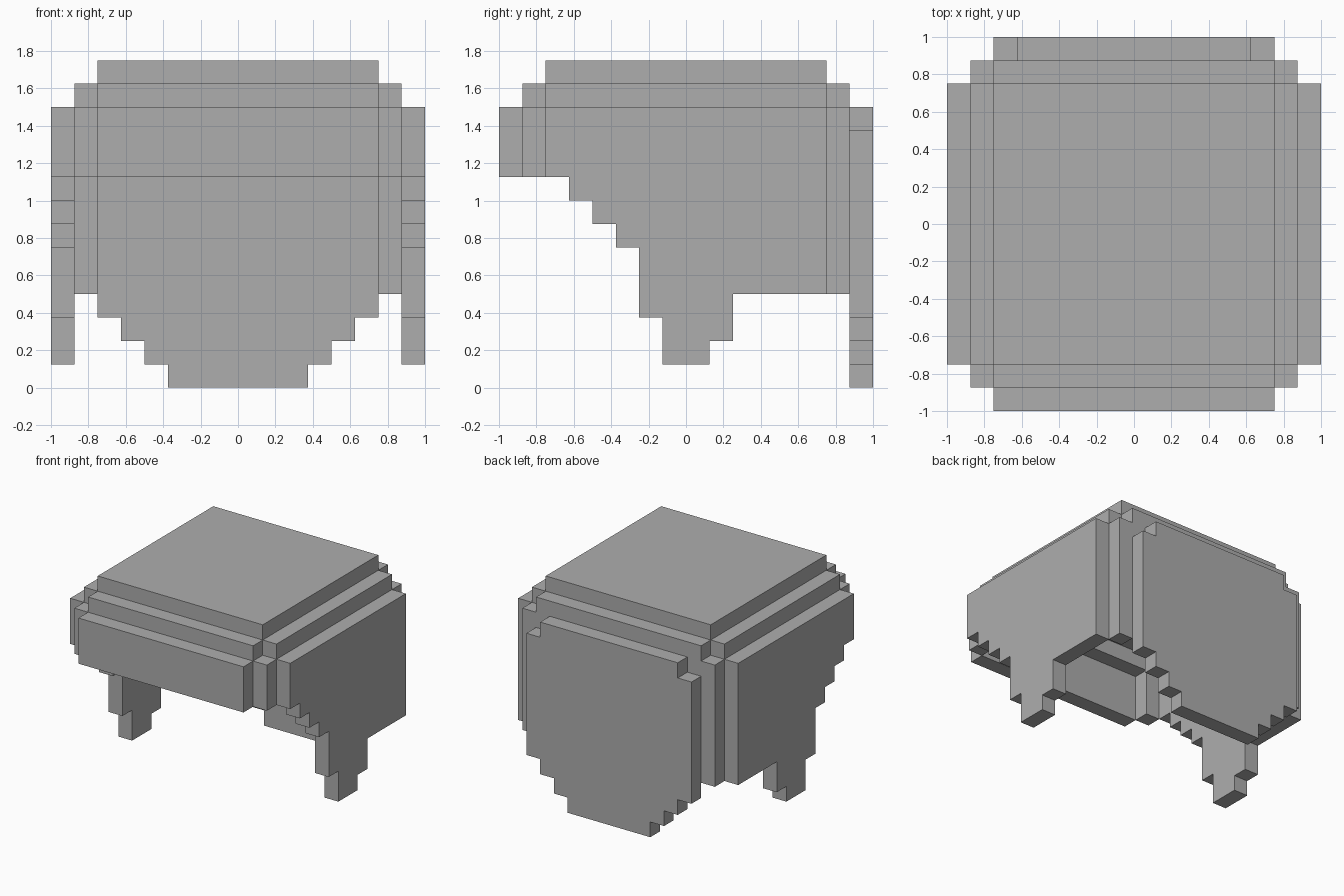
import bpy
import bmesh
from mathutils import Vector

U = 0.125  # one block; all sizes below are counted in blocks

cube = bpy.data.objects.get("Cube")
if cube:
    bpy.data.objects.remove(cube, do_unlink=True)

grey = bpy.data.materials.new("plain_grey")
grey.use_nodes = True
colour = (0.42, 0.42, 0.42, 1)
grey.diffuse_color = colour
grey.node_tree.nodes["Principled BSDF"].inputs["Base Color"].default_value = colour


def slab(name, outline, place, depth):
    """Extrude a flat outline; place maps its two coordinates into space."""
    bm = bmesh.new()
    face = bm.faces.new([bm.verts.new(Vector(place(a, b)) * U) for a, b in outline])
    moved = bmesh.ops.extrude_face_region(bm, geom=[face])["geom"]
    bmesh.ops.translate(bm, vec=Vector(depth) * U,
                        verts=[v for v in moved if isinstance(v, bmesh.types.BMVert)])
    bmesh.ops.recalc_face_normals(bm, faces=bm.faces)
    mesh = bpy.data.meshes.new(name)
    bm.to_mesh(mesh)
    bm.free()
    mesh.materials.append(grey)
    obj = bpy.data.objects.new(name, mesh)
    bpy.context.collection.objects.link(obj)
    return obj


def box(name, low, high):
    (x0, y0, z0), (x1, y1, z1) = low, high
    return slab(name, [(x0, y0), (x1, y0), (x1, y1), (x0, y1)],
                lambda a, b: (a, b, z0), (0, 0, z1 - z0))


# Crown plate and front panel
box("crown_plate", (-6, -6, 13), (6, 6, 14))
box("front_panel", (-6, -8, 9), (6, -7, 12))

# Back panel with notched top corners and a stepped lower edge
half = [(5, 12), (5, 11), (6, 11), (6, 3), (5, 3), (5, 2), (4, 2), (4, 1), (3, 1), (3, 0)]
slab("back_panel", half + [(-x, z) for x, z in reversed(half)],
     lambda a, b: (a, 7, b), (0, 1, 0))

# Top edge bars at front and back
box("front_top_bar", (-6, -7, 12), (6, -6, 13))
box("back_top_bar", (-6, 6, 12), (6, 7, 13))

# Side panel outline: stepped front edge running down to a pointed lock
steps = [(-6, 9), (-5, 8), (-4, 7), (-3, 6), (-2, 3), (-1, 1), (1, 2), (2, 4)]
starts = [-6, -5, -4, -3, -2, -1, 1, 2, 6]
side = [(-6, 12)]
for (_, z), y0, y1 in zip(steps, starts, starts[1:]):
    side += [(y0, z), (y1, z)]
side.append((6, 12))

for label, s in (("left", 1), ("right", -1)):
    slab(label + "_side_panel", side, lambda a, b: (7 * s, a, b), (s, 0, 0))
    x0, x1 = sorted((6 * s, 7 * s))
    box(label + "_top_bar", (x0, -6, 12), (x1, 6, 13))
    box(label + "_front_corner", (x0, -7, 9), (x1, -6, 12))
    box(label + "_back_corner", (x0, 6, 4), (x1, 7, 12))
    # Small block closing the notch of the back panel
    x0, x1 = sorted((5 * s, 6 * s))
    box(label + "_notch_block", (x0, 6, 11), (x1, 7, 12))
